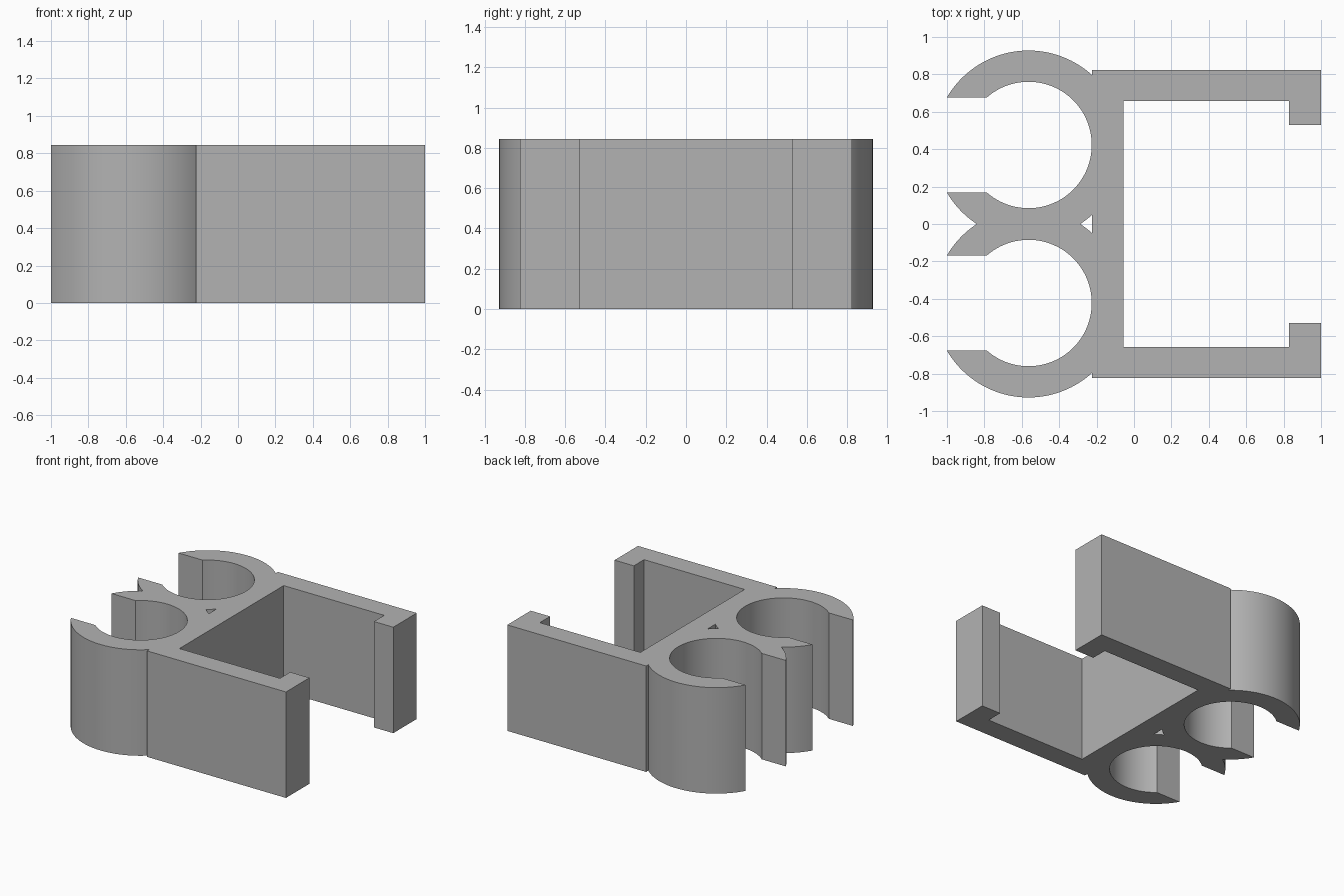
import bpy
from math import asin, acos, sin, cos, pi, sqrt

cube = bpy.data.objects.get("Cube")
if cube:
    bpy.data.objects.remove(cube, do_unlink=True)

HEIGHT = 0.845
CX, CY = -0.564, 0.4225            # ring centre, mirrored across y = 0
R_OUT, R_IN = 0.505, 0.338
MOUTH = 0.255                      # half width of the ring opening
WALL, WALL_IN = -0.225, -0.057     # back wall of the channel
ARM, ARM_IN = 0.824, 0.657
LIP_X, LIP_Y = 0.83, 0.528


def arc(radius, start, end, steps):
    angles = [start + (end - start) * i / steps for i in range(steps + 1)]
    return [(CX + radius * cos(a), CY + radius * sin(a)) for a in angles]


def mirrored(half):
    return half + [(x, -y) for x, y in reversed(half) if abs(y) > 1e-5]


# Half outline: notch, open ring, then channel arm with its lip
out_mouth, in_mouth = asin(MOUTH / R_OUT), asin(MOUTH / R_IN)
touch = asin(CY / R_OUT)
wall_angle = acos((WALL - CX) / R_OUT)
half = arc(R_OUT, pi + touch, pi + out_mouth, 10)
half += arc(R_IN, in_mouth - pi, pi - in_mouth, 72)
half += arc(R_OUT, pi - out_mouth, wall_angle, 40)
half += [(WALL, ARM), (1, ARM), (1, LIP_Y), (LIP_X, LIP_Y),
         (LIP_X, ARM_IN), (WALL_IN, ARM_IN)]

# Small gap between the two rings and the wall
gap = arc(R_OUT, -touch, -wall_angle, 4)

# Extruded profile
curve = bpy.data.curves.new("double_clip", "CURVE")
curve.dimensions = "2D"
curve.fill_mode = "BOTH"
curve.extrude = HEIGHT / 2
for loop in (mirrored(half), mirrored(gap)):
    spline = curve.splines.new("POLY")
    spline.points.add(len(loop) - 1)
    for point, (x, y) in zip(spline.points, loop):
        point.co = (x, y, 0, 1)
    spline.use_cyclic_u = True

clip = bpy.data.objects.new("double_clip", curve)
clip.location.z = HEIGHT / 2
bpy.context.collection.objects.link(clip)
bpy.ops.object.select_all(action="DESELECT")
clip.select_set(True)
bpy.context.view_layer.objects.active = clip
bpy.ops.object.convert(target="MESH")
clip = bpy.context.object

# Weld caps to sides, face outward
bpy.ops.object.mode_set(mode="EDIT")
bpy.ops.mesh.select_all(action="SELECT")
bpy.ops.mesh.remove_doubles(threshold=0.0005)
bpy.ops.mesh.normals_make_consistent(inside=False)
bpy.ops.object.mode_set(mode="OBJECT")
bpy.ops.object.shade_smooth_by_angle(angle=pi / 6)

# Plain grey
grey = bpy.data.materials.new("plain_grey")
grey.use_nodes = True
color = (0.45, 0.45, 0.45, 1)
grey.diffuse_color = color
grey.node_tree.nodes["Principled BSDF"].inputs["Base Color"].default_value = color
clip.data.materials.clear()
clip.data.materials.append(grey)
